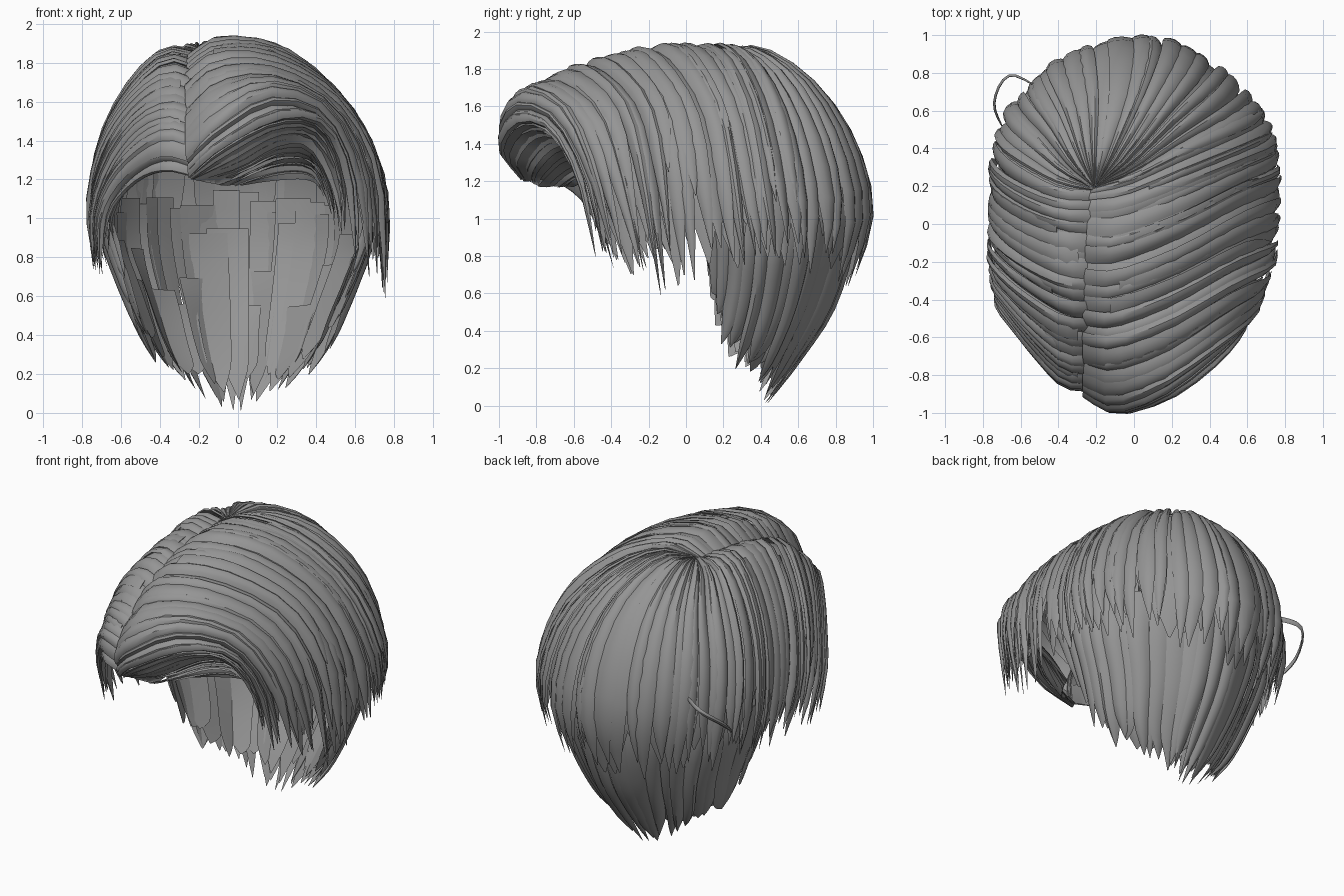
import bpy, bmesh, math, random
from mathutils import Vector

random.seed(5)
hair = bpy.data.materials.new("hair grey")
hair.diffuse_color = (0.30, 0.30, 0.30, 1)

# Guide strands, root to tip: swept from the parting to the right side
RIGHT = [
    [(-.25, -.87, 1.21), (-.08, -.97, 1.36), (.2, -.89, 1.50), (.42, -.73, 1.47), (.54, -.58, 1.22), (.58, -.50, .78)],
    [(-.26, -.90, 1.35), (-.10, -.97, 1.50), (.15, -.88, 1.64), (.43, -.67, 1.55), (.60, -.50, 1.22), (.65, -.40, .80)],
    [(-.26, -.75, 1.55), (-.10, -.78, 1.69), (.18, -.68, 1.72), (.48, -.48, 1.56), (.67, -.35, 1.2), (.72, -.22, .62)],
    [(-.26, -.45, 1.74), (-.10, -.46, 1.83), (.20, -.35, 1.80), (.52, -.18, 1.59), (.72, -.10, 1.2), (.76, -.04, .60)],
    [(-.25, -.12, 1.83), (-.08, -.12, 1.91), (.24, .0, 1.85), (.55, .16, 1.57), (.74, .24, 1.15), (.76, .30, .72)],
    [(-.23, .15, 1.85), (-.05, .18, 1.91), (.24, .30, 1.82), (.54, .42, 1.54), (.71, .50, 1.1), (.68, .54, .70)],
]
# Fan from the crown over the back
CROWN = [
    [(-.20, .20, 1.86), (.0, .32, 1.89), (.22, .52, 1.76), (.42, .69, 1.46), (.50, .78, 1.05), (.45, .74, .68)],
    [(-.20, .21, 1.86), (-.10, .40, 1.89), (.02, .68, 1.71), (.08, .89, 1.40), (.08, .98, 1.02), (.06, .88, .62)],
    [(-.21, .21, 1.86), (-.25, .38, 1.86), (-.30, .62, 1.69), (-.35, .80, 1.4), (-.36, .87, 1.03), (-.33, .80, .64)],
    [(-.22, .20, 1.86), (-.35, .30, 1.83), (-.48, .45, 1.67), (-.60, .57, 1.4), (-.63, .63, 1.05), (-.58, .60, .68)],
]
# Swept from the parting to the left side, roots tucked under the right sweep
LEFT = [
    [(-.19, .15, 1.84), (-.37, .16, 1.85), (-.54, .23, 1.69), (-.68, .32, 1.4), (-.73, .40, 1.05), (-.68, .42, .72)],
    [(-.20, -.12, 1.81), (-.37, -.10, 1.83), (-.55, -.03, 1.66), (-.69, .06, 1.4), (-.75, .14, 1.05), (-.73, .20, .73)],
    [(-.20, -.45, 1.71), (-.36, -.43, 1.75), (-.54, -.33, 1.60), (-.68, -.22, 1.37), (-.75, -.12, 1.05), (-.73, -.02, .70)],
    [(-.20, -.75, 1.51), (-.36, -.73, 1.55), (-.52, -.59, 1.47), (-.66, -.43, 1.27), (-.74, -.32, 1.0), (-.73, -.22, .68)],
    [(-.21, -.86, 1.36), (-.36, -.83, 1.41), (-.50, -.69, 1.34), (-.63, -.53, 1.2), (-.71, -.42, 1.0), (-.72, -.34, .70)],
    [(-.22, -.86, 1.21), (-.36, -.84, 1.24), (-.48, -.72, 1.21), (-.59, -.58, 1.12), (-.66, -.50, 1.0), (-.70, -.42, .75)],
]
# Inner curl under the fringe
UNDER = [
    RIGHT[0],
    [(-.22, -.83, 1.20), (.0, -.82, 1.28), (.20, -.72, 1.39), (.37, -.62, 1.38), (.49, -.53, 1.15), (.53, -.48, .85)],
    [(-.06, -.75, 1.17), (.08, -.68, 1.24), (.22, -.60, 1.29), (.36, -.54, 1.28), (.44, -.48, 1.18), (.50, -.42, .95)],
    [(.02, -.60, 1.18), (.12, -.56, 1.20), (.25, -.50, 1.21), (.35, -.46, 1.21), (.42, -.42, 1.17), (.48, -.38, 1.0)],
]
# Right half of the nape layer, mirrored below
NAPE = [
    [(0, .88, 1.15), (0, .88, .85), (0, .78, .52), (0, .60, .25), (0, .41, -.01)],
    [(.32, .77, 1.15), (.31, .76, .85), (.26, .66, .52), (.20, .52, .25), (.12, .41, .04)],
    [(.55, .55, 1.15), (.55, .55, .85), (.46, .50, .55), (.38, .42, .32), (.28, .33, .14)],
    [(.68, .25, 1.15), (.67, .27, .88), (.60, .26, .67), (.53, .23, .50), (.46, .18, .32)],
    [(.70, .02, 1.20), (.69, .04, 1.05), (.67, .07, .95), (.65, .09, .88), (.62, .10, .80)],
]
NAPE = [[(-x, y, z) for x, y, z in g] for g in NAPE[:0:-1]] + NAPE


def spline(pts, t):
    """Smooth curve through pts, t in 0..1"""
    n = len(pts) - 1
    f = min(max(t, 0), 1) * n
    i = min(int(f), n - 1)
    f -= i
    b, c = pts[i], pts[i + 1]
    a = pts[i - 1] if i > 0 else b * 2 - c
    d = pts[i + 2] if i + 2 <= n else c * 2 - b
    return b + 0.5 * f * (c - a + f * (2 * a - 5 * b + 4 * c - d + f * (3 * (b - c) + d - a)))


def sheet(guides):
    """Surface through the guides: u across guides, v root to tip"""
    g = [[Vector(p) for p in row] for row in guides]
    return lambda u, v: spline([spline(row, v) for row in g], u)


def normal(surf, u, v, centre):
    v = min(max(v, .03), .97)
    u = min(max(u, .01), .99)
    n = (surf(u + .01, v) - surf(u - .01, v)).cross(surf(u, v + .03) - surf(u, v - .03))
    n.normalize()
    return n if n.dot(surf(u, v) - centre) > 0 else -n


def strand(bm, surf, u0, w, v0, v1, lift, h, tilt, centre, rows=13):
    """One lens-shaped lock lying on the surface, tapering to a point"""
    section = [(-1, 0), (-.55, .75), (0, 1), (.55, .75), (1, 0), (0, -.15)]
    rings = []
    bend = random.uniform(-.7, .7) * w
    for k in range(rows):
        t = k / (rows - 1)
        v = v0 + (v1 - v0) * t
        taper = max(.05, 1 if t < .75 else 1 - ((t - .75) / .25) ** 1.8)
        u = u0 + bend * t * t
        n = normal(surf, min(max(u, 0), 1), v, centre)
        ring = []
        grow = min(1, .35 + 3 * t) * taper
        for s, e in section:
            p = surf(min(max(u + s * w * taper, 0), 1), v)
            ring.append(bm.verts.new(p + n * (lift + (h * e + tilt * s) * grow)))
        rings.append(ring)
    m = len(section)
    for a, b in zip(rings, rings[1:]):
        for i in range(m):
            j = (i + 1) % m
            bm.faces.new((a[i], a[j], b[j], b[i]))
    bm.faces.new(rings[0][::-1])
    bm.faces.new(rings[-1])


def finish(bm, name):
    bmesh.ops.recalc_face_normals(bm, faces=bm.faces)
    me = bpy.data.meshes.new(name)
    bm.to_mesh(me)
    bm.free()
    me.materials.append(hair)
    ob = bpy.data.objects.new(name, me)
    bpy.context.collection.objects.link(ob)
    bpy.context.view_layer.objects.active = ob
    ob.select_set(True)
    bpy.ops.object.shade_smooth_by_angle(angle=math.radians(35))
    ob.select_set(False)


def layer(name, surf, ua, ub, count, lift, h, v0=(0, 0), v1=(.9, 1), wide=.8, centre=(0, .1, 1)):
    """A row of overlapping locks between ua and ub"""
    bm = bmesh.new()
    step = (ub - ua) / count
    for i in range(count):
        u = ua + (i + .5 + random.uniform(-.2, .2)) * step
        strand(bm, surf, u, step * wide * random.uniform(.65, 1.3), random.uniform(*v0),
               random.uniform(*v1), lift + random.uniform(-.006, .014), h * random.uniform(.7, 1.3),
               random.uniform(.006, .02) * random.choice((-1, 1, 1)), Vector(centre))
    finish(bm, name)


# Outer layers, each with a lower layer that fills the gaps
top = sheet(RIGHT + CROWN + LEFT)
for name, ua, ub, count in (("right_fringe", 0, 2, 7), ("right_sweep", 2, 5.5, 18), ("crown_fan", 5.5, 9.5, 21),
                            ("left_sweep", 9.5, 13, 16), ("left_fringe", 13, 15, 6)):
    layer(name, top, ua / 15, ub / 15, count, 0, .022, v1=(.94, 1) if "fringe" in name else (.9, 1))
    layer(name + "_lower", top, ua / 15, ub / 15, max(5, count * 3 // 4), -.028, .015, v1=(.88, 1), wide=1.1)

# Shorter locks lying over the sides
layer("right_short_locks", top, 2 / 15, 5.5 / 15, 8, .006, .018, v0=(.1, .3), v1=(.75, .9), wide=.35)
layer("left_short_locks", top, 10 / 15, 14 / 15, 8, .006, .018, v0=(.1, .3), v1=(.75, .9), wide=.35)

# Inner fringe curl
layer("fringe_curl", sheet(UNDER), 0, 1, 13, -.005, .014, v1=(.8, 1), wide=1.1, centre=(.1, -.5, .9))

# Nape locks, with shorter ones staggered inside
nape = sheet(NAPE)
layer("nape", nape, 0, 1, 30, -.005, .02, v0=(0, .12), v1=(.9, 1), wide=.9)
layer("nape_inner", nape, 0, 1, 22, -.035, .015, v0=(.1, .5), v1=(.82, .97), wide=.75)

# Loose flyaway wisp
path = [(-.50, .72, 1.22), (-.66, .78, 1.18), (-.735, .64, 1.06), (-.68, .48, .94)]
guides = [[(x, y, z + dz) for x, y, z in path] for dz in (-.02, .02)]
bm = bmesh.new()
strand(bm, sheet(guides), .5, .45, 0, 1, 0, .012, 0, Vector((0, .1, 1)))
finish(bm, "left_wisp")
